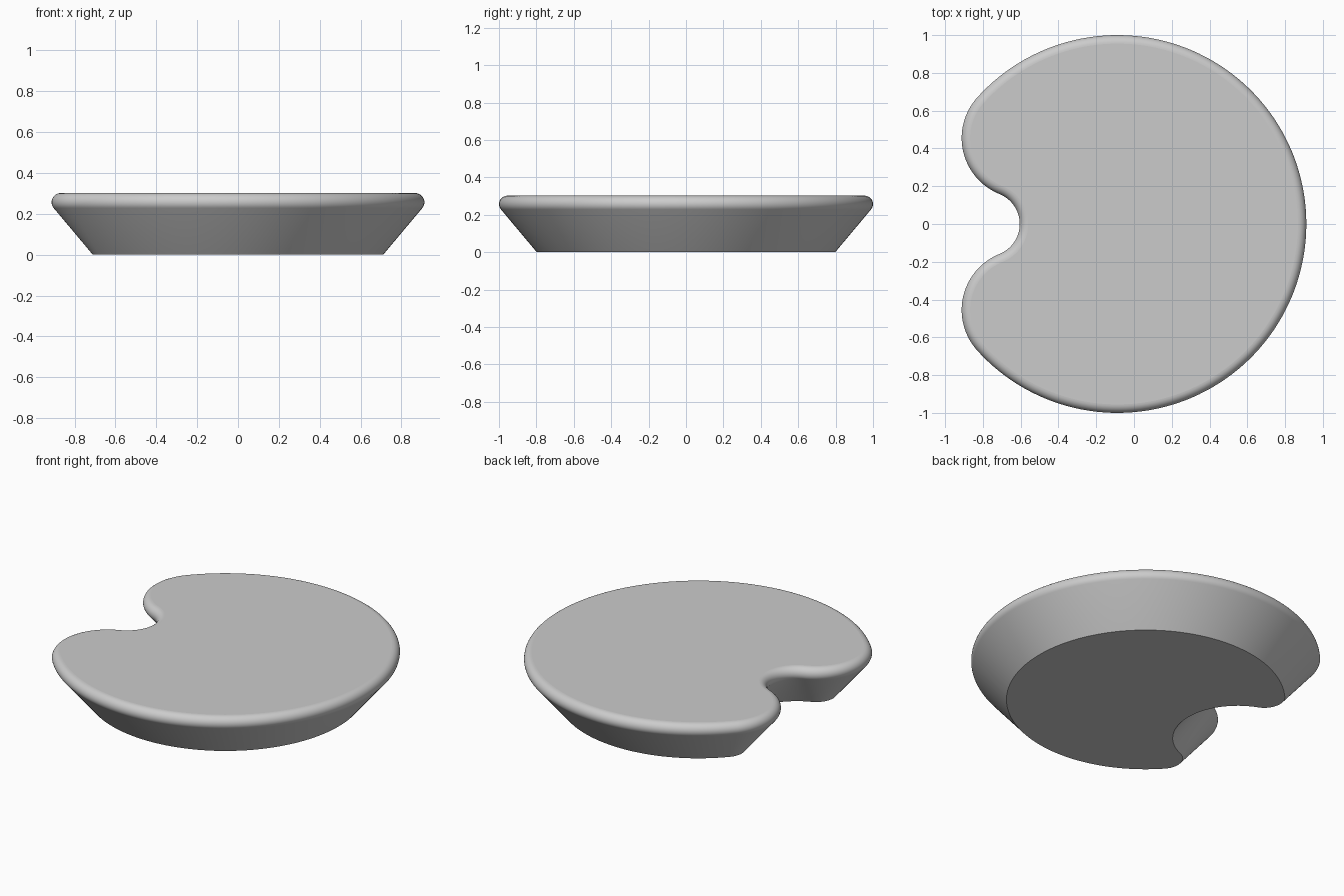
import bpy, bmesh
from math import sin, cos, atan2, hypot, pi, radians, tan

cube = bpy.data.objects.get("Cube")
if cube:
    bpy.data.objects.remove(cube, do_unlink=True)

# Plan: a big disc, two rounded lobes and a round notch, all tangent arcs
DISC_R, DISC_X = 1.0, -0.0875
LOBE_R, LEFT_X = 0.32, -0.9125
NOTCH_X = -0.605                      # deepest point of the notch
HEIGHT, FILLET, DRAFT = 0.302, 0.045, radians(40)

lobe_x = LEFT_X + LOBE_R
lobe_y = ((DISC_R - LOBE_R) ** 2 - (lobe_x - DISC_X) ** 2) ** 0.5
gap = lobe_x - NOTCH_X
notch_r = (gap ** 2 + lobe_y ** 2 - LOBE_R ** 2) / (2 * (LOBE_R - gap))
notch_x = NOTCH_X - notch_r


def arc(cx, cy, r, start, end, steps, side=1):
    """Points with outward normals; side is -1 for a hollow arc."""
    result = []
    for i in range(steps):
        a = start + (end - start) * i / steps
        result.append((cx + r * cos(a), cy + r * sin(a), side * cos(a), side * sin(a)))
    return result


join = atan2(lobe_y, lobe_x - DISC_X)             # disc meets lobe
turn = atan2(lobe_y, lobe_x - notch_x)            # lobe meets notch
outline = (arc(DISC_X, 0, DISC_R, -join, join, 120)
           + arc(lobe_x, lobe_y, LOBE_R, join, turn + pi, 32)
           + arc(notch_x, 0, notch_r, turn, -turn, 32, -1)
           + arc(lobe_x, -lobe_y, LOBE_R, pi - turn, 2 * pi - join, 32))

# Side profile as (inset, z): sloping wall, then rounded rim
rim_z = HEIGHT - FILLET
profile = []
for i in range(13):
    a = -DRAFT + (pi / 2 + DRAFT) * i / 12
    profile.append((FILLET * (1 - cos(a)), rim_z + FILLET * sin(a)))
inset, z = profile[0]
profile.insert(0, (inset + z * tan(DRAFT), 0))

# Body: one ring of the outline per profile point
bm = bmesh.new()
rings = [[bm.verts.new((x - d * nx, y - d * ny, h)) for x, y, nx, ny in outline]
         for d, h in profile]
count = len(outline)
for low, high in zip(rings, rings[1:]):
    for i in range(count):
        j = (i + 1) % count
        bm.faces.new((low[i], low[j], high[j], high[i])).smooth = True
caps = [bm.faces.new(rings[-1]), bm.faces.new(rings[0][::-1])]
for cap in caps:
    cap.smooth = False
    for edge in cap.edges:
        edge.smooth = False

mesh = bpy.data.meshes.new("notched_dish")
bm.to_mesh(mesh)
bm.free()
body = bpy.data.objects.new("notched_dish", mesh)
bpy.context.collection.objects.link(body)

# Colour
grey = bpy.data.materials.new("light_grey")
grey.use_nodes = True
colour = (0.6, 0.6, 0.6, 1)
grey.diffuse_color = colour
grey.node_tree.nodes["Principled BSDF"].inputs["Base Color"].default_value = colour
mesh.materials.append(grey)
